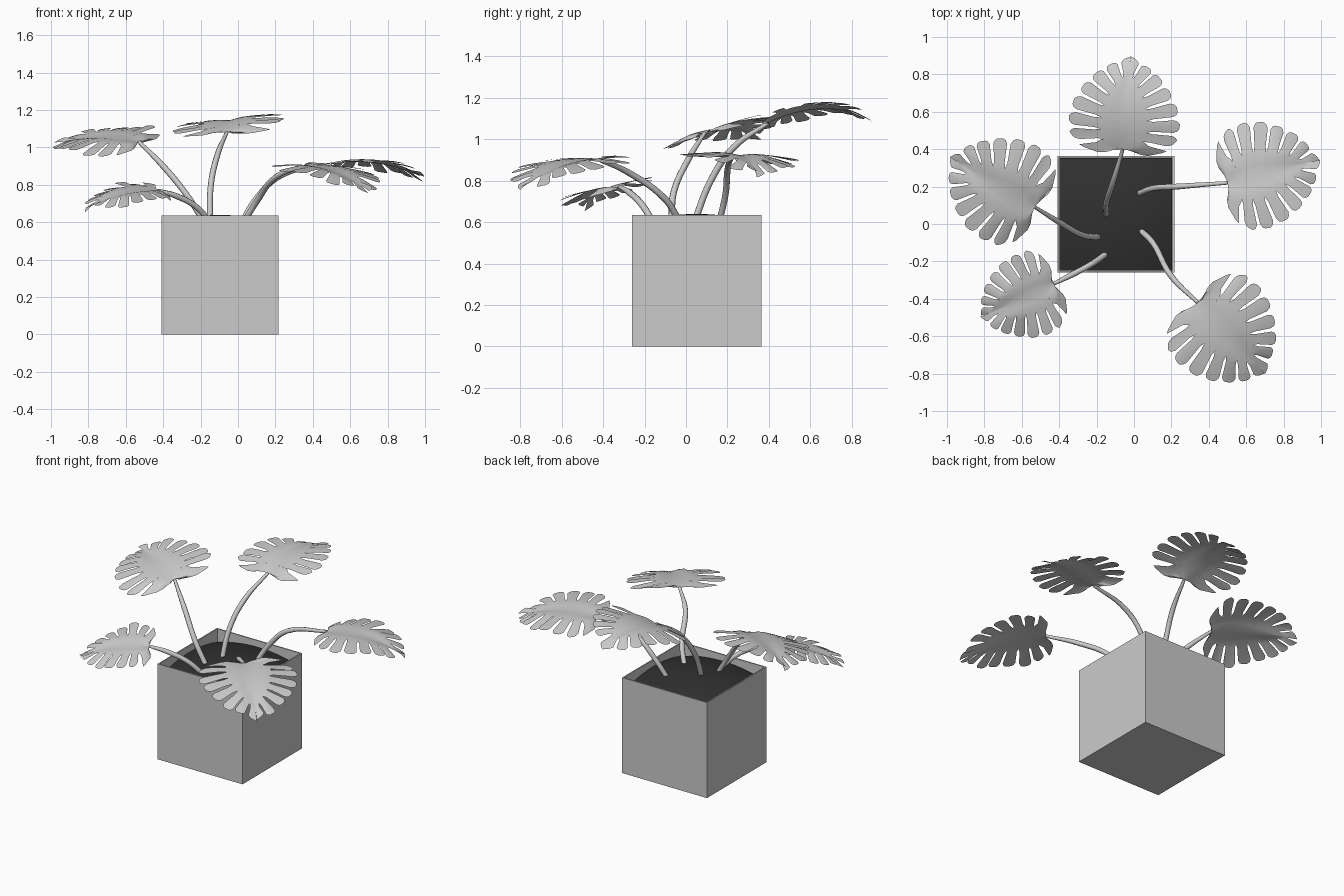
import bpy, bmesh, math, random
from mathutils import Vector

if "Cube" in bpy.data.objects:
    bpy.data.objects.remove(bpy.data.objects["Cube"])

random.seed(4)
PX, PY, PW, PH = -0.097, 0.052, 0.625, 0.635


def add_mesh(name, bm, smooth=False):
    me = bpy.data.meshes.new(name)
    bm.to_mesh(me)
    bm.free()
    for p in me.polygons:
        p.use_smooth = smooth
    ob = bpy.data.objects.new(name, me)
    bpy.context.collection.objects.link(ob)
    return ob


# Square planter: open box with thin walls
bm = bmesh.new()
bmesh.ops.create_cube(bm, size=1)
for v in bm.verts:
    v.co = (PX + v.co.x * PW, PY + v.co.y * PW, (v.co.z + 0.5) * PH)
top = max(bm.faces, key=lambda f: f.calc_center_median().z)
bmesh.ops.inset_region(bm, faces=[top], thickness=0.012)
hole = bmesh.ops.extrude_discrete_faces(bm, faces=[top])["faces"][0]
bmesh.ops.translate(bm, verts=hole.verts, vec=(0, 0, -0.2))
add_mesh("planter", bm)

# Soil: gently domed square
bm = bmesh.new()
bmesh.ops.create_grid(bm, x_segments=20, y_segments=20, size=PW / 2 - 0.012)
for v in bm.verts:
    r2 = v.co.x ** 2 + v.co.y ** 2
    v.co = (PX + v.co.x, PY + v.co.y, PH + 0.004 - 0.5 * r2)
soil = add_mesh("soil", bm, True)
mat = bpy.data.materials.new("dark_soil")
mat.diffuse_color = (0.03, 0.03, 0.03, 1)
mat.use_nodes = True
mat.node_tree.nodes["Principled BSDF"].inputs["Base Color"].default_value = mat.diffuse_color
soil.data.materials.append(mat)

# Half outline of a leaf: x in half widths, y in leaf lengths
OUTLINE = [(0, 0), (0.38, -0.09), (0.76, -0.02), (0.97, 0.13), (1, 0.32),
           (0.92, 0.52), (0.74, 0.71), (0.5, 0.87), (0.22, 0.97), (0, 1.03)]


def margin(s):
    t = min(max(s, 0), 1) * (len(OUTLINE) - 1)
    i = min(int(t), len(OUTLINE) - 2)
    return Vector(OUTLINE[i]).lerp(Vector(OUTLINE[i + 1]), t - i)


# Slits divide the margin into fingers; the last one is half of the tip lobe
CUTS = [0, 0.26, 0.37, 0.48, 0.59, 0.69, 0.79, 0.89, 1.11]
ROWS = [0, 0.2, 0.36, 0.47, 0.53, 0.6, 0.7, 0.8, 0.9, 0.96, 1]


def leaf(name, base, tip, half_width, roll, arch):
    base, tip = Vector(base), Vector(tip)
    along = tip - base
    right = along.cross(Vector((0, 0, 1))).normalized()
    right.z = roll
    right.normalize()
    up = right.cross(along).normalized()
    bm = bmesh.new()
    for side in (-1, 1):
        for k, (a, b) in enumerate(zip(CUTS, CUTS[1:])):
            droop = random.uniform(-0.012, 0.022)
            mid, half = (a + b) / 2, (b - a) / 2
            last = k == len(CUTS) - 2
            ws = [-1, -0.8, -0.5, -0.25, 0] if last else [-1, -0.75, -0.4, 0, 0.4, 0.75, 1]
            grid = []
            for u in ROWS:
                row = []
                for w in ws:
                    # narrow the finger beyond the inner end of the slit
                    gap = min(max((u - 0.47) / 0.12, 0), 1)
                    s = mid + half * w * (1 - 0.2 * gap)
                    m = Vector((0, 0.04 * min(s * 8, 1) + 0.74 * min(s, 1) ** 1.4))
                    p = m.lerp(margin(s), u * (1 - (0.1 * w ** 4 if k else 0)))
                    out = max(u - 0.47, 0)
                    p.y += 0.05 * out * (1 - s)
                    z = (arch * 4 * p.y * (1 - p.y) - 0.02 * p.x ** 2
                         + 0.012 * min(abs(p.x) * 4, 1) - droop * out * 2)
                    row.append(bm.verts.new(base + along * p.y
                                            + right * (side * p.x * half_width) + up * z))
                grid.append(row)
            for r0, r1 in zip(grid, grid[1:]):
                for j in range(len(ws) - 1):
                    bm.faces.new((r0[j], r0[j + 1], r1[j + 1], r1[j]))
    bmesh.ops.remove_doubles(bm, verts=bm.verts, dist=0.0008)
    bm.normal_update()
    for f in bm.faces:
        if f.normal.z < 0:
            f.normal_flip()
    add_mesh(name, bm, True)


def stalk(name, pts):
    cu = bpy.data.curves.new(name, "CURVE")
    cu.dimensions = "3D"
    cu.bevel_depth = 0.016
    cu.bevel_resolution = 2
    cu.resolution_u = 6
    cu.use_fill_caps = True
    sp = cu.splines.new("BEZIER")
    sp.bezier_points.add(len(pts) - 1)
    for i, (bp, co) in enumerate(zip(sp.bezier_points, pts)):
        bp.co = co
        bp.handle_left_type = bp.handle_right_type = "AUTO"
        bp.radius = 1.0 if i < len(pts) - 1 else 0.6
    bpy.context.collection.objects.link(bpy.data.objects.new(name, cu))


# Each plant stem: stalk path ending at the leaf base, then leaf tip, half width, roll, arch
STEMS = {
    "back": ([(-0.15, 0.04, 0.6), (-0.145, 0.12, 0.8), (-0.11, 0.23, 0.96), (-0.06, 0.4, 1.08)],
             (-0.02, 0.88, 1.11), 0.30, 0.12, 0.05),
    "left": ([(-0.18, -0.07, 0.6), (-0.27, -0.06, 0.74), (-0.4, 0.01, 0.9), (-0.53, 0.09, 1.03)],
             (-0.97, 0.35, 1.02), 0.30, 0.25, 0.03),
    "right": ([(0.02, 0.16, 0.6), (0.1, 0.19, 0.73), (0.23, 0.2, 0.85), (0.5, 0.22, 0.91)],
              (0.98, 0.34, 0.84), 0.29, 0.05, 0.04),
    "front_right": ([(0.03, -0.03, 0.6), (0.1, -0.1, 0.71), (0.2, -0.28, 0.84), (0.34, -0.42, 0.9)],
                    (0.69, -0.79, 0.77), 0.30, 0.0, 0.035),
    "front_left": ([(-0.15, -0.16, 0.6), (-0.22, -0.21, 0.68), (-0.33, -0.27, 0.74), (-0.43, -0.32, 0.77)],
                   (-0.81, -0.49, 0.68), 0.235, 0.2, 0.025),
}
for side, (path, tip, hw, roll, arch) in STEMS.items():
    stalk(side + "_stalk", path)
    leaf(side + "_leaf", path[-1], tip, hw, roll, arch)
